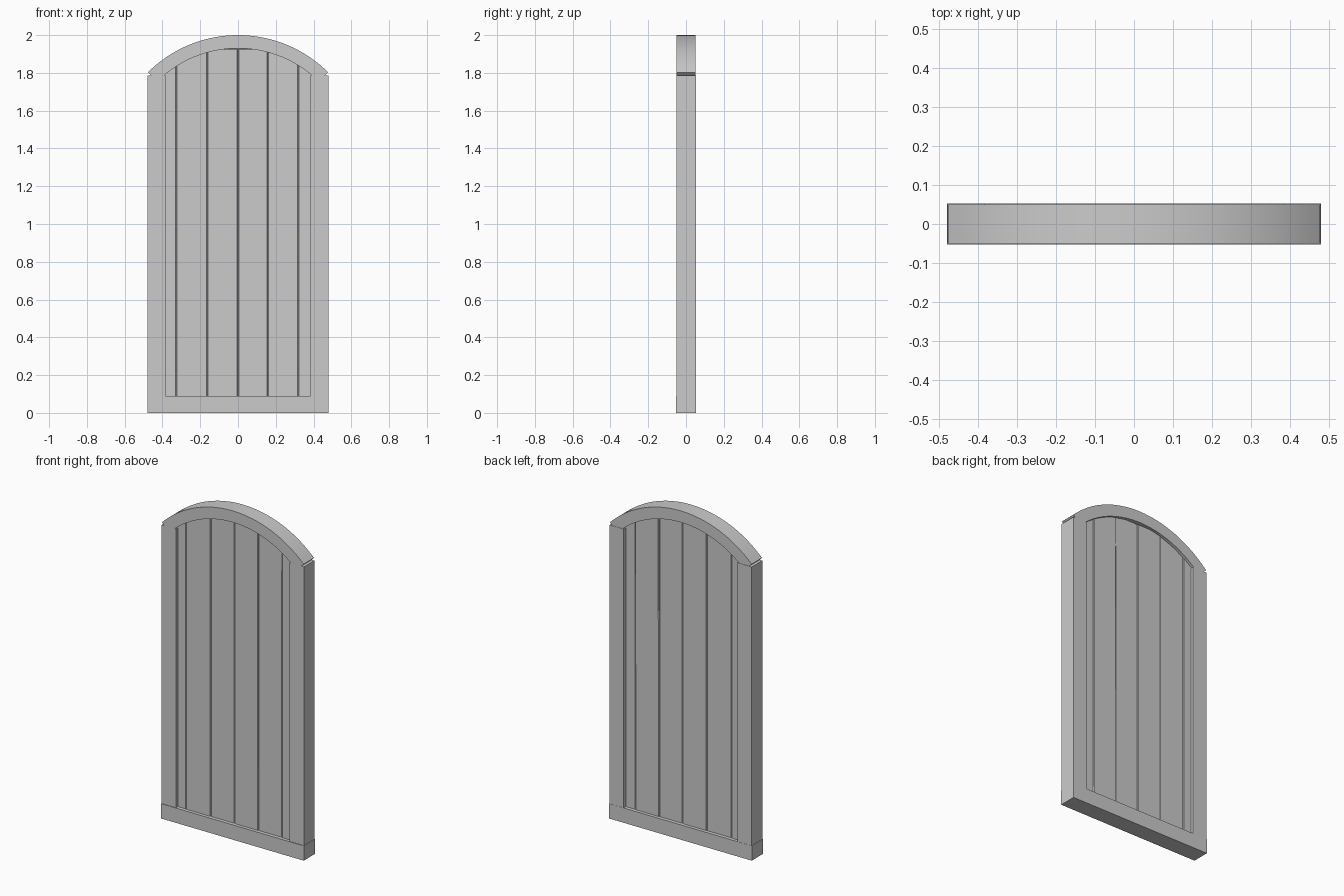
import bpy, bmesh, math

if "Cube" in bpy.data.objects:
    bpy.data.objects.remove(bpy.data.objects["Cube"])


def prism(name, outline, y0, y1, bevel=0.0):
    """Extrude an outline given in (x, z) from y0 to y1."""
    bm = bmesh.new()
    face = bm.faces.new([bm.verts.new((x, y0, z)) for x, z in outline])
    ext = bmesh.ops.extrude_face_region(bm, geom=[face])
    verts = [v for v in ext["geom"] if isinstance(v, bmesh.types.BMVert)]
    bmesh.ops.translate(bm, verts=verts, vec=(0, y1 - y0, 0))
    bmesh.ops.recalc_face_normals(bm, faces=bm.faces)
    mesh = bpy.data.meshes.new(name)
    bm.to_mesh(mesh)
    bm.free()
    ob = bpy.data.objects.new(name, mesh)
    bpy.context.collection.objects.link(ob)
    if bevel:
        mod = ob.modifiers.new("edge_chamfer", 'BEVEL')
        mod.width = bevel
        mod.segments = 1
    return ob


def box(name, x0, x1, y0, y1, z0, z1, bevel=0.0):
    return prism(name, [(x0, z0), (x1, z0), (x1, z1), (x0, z1)], y0, y1, bevel)


# Frame: bottom rail and two stiles
box("bottom_rail", -0.48, 0.48, -0.053, 0.053, 0.0, 0.09)
for side, s in (("left", -1), ("right", 1)):
    x0, x1 = sorted((s * 0.383, s * 0.479))
    box(side + "_stile", x0, x1, -0.0495, 0.052, 0.005, 1.787)

# Arched top rail with radial ends
CZ, R_OUT, R_IN, SEG = 1.324, 0.676, 0.606, 32
half = math.asin(0.477 / R_OUT)
angles = [-half + 2 * half * i / SEG for i in range(SEG + 1)]


def arc(r, seq):
    return [(r * math.sin(a), CZ + r * math.cos(a)) for a in seq]


arch = prism("arched_top_rail", arc(R_OUT, angles) + arc(R_IN, reversed(angles)),
             -0.05, 0.05)
bpy.context.view_layer.objects.active = arch
arch.select_set(True)
bpy.ops.object.shade_smooth_by_angle(angle=math.radians(30))

# Recessed planks, tops tucked behind the arch
edges = [-0.40, -0.328, -0.162, 0.0, 0.158, 0.318, 0.40]
tops = [1.85, 1.91, 1.928, 1.928, 1.91, 1.85]
for i, top in enumerate(tops):
    shift = 0.001 * (-1) ** i
    plank = box(f"plank_{i + 1}", edges[i], edges[i + 1],
                -0.032 + shift, 0.032 + shift, 0.05, top, 0.004)
    # One plank leans slightly, opening a step towards the top
    if i == 4:
        plank.rotation_euler.x = -0.002
